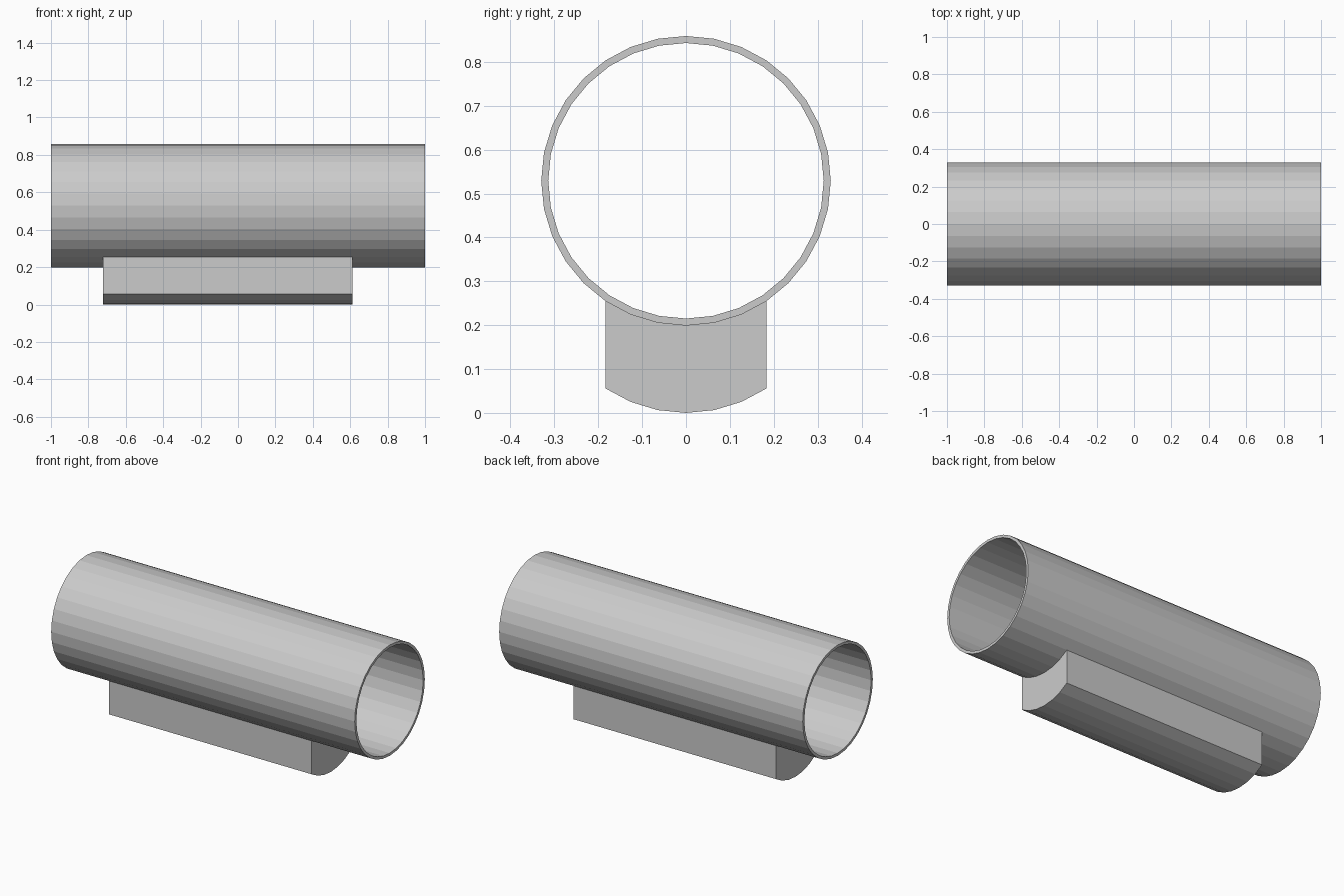
import bpy, bmesh, math

if "Cube" in bpy.data.objects:
    bpy.data.objects.remove(bpy.data.objects["Cube"])

R, R_IN, CZ, SEG = 0.33, 0.314, 0.529, 32
STEP = 2 * math.pi / SEG


def make_object(name, bm):
    bmesh.ops.recalc_face_normals(bm, faces=bm.faces[:])
    mesh = bpy.data.meshes.new(name)
    bm.to_mesh(mesh)
    bm.free()
    obj = bpy.data.objects.new(name, mesh)
    bpy.context.collection.objects.link(obj)
    return obj


def ring(bm, x, r):
    return [bm.verts.new((x, r * math.sin(i * STEP), CZ + r * math.cos(i * STEP)))
            for i in range(SEG)]


# Hollow tube along x, open at both ends
bm = bmesh.new()
loops = [ring(bm, -1, R), ring(bm, 1, R), ring(bm, 1, R_IN), ring(bm, -1, R_IN)]
for k in range(4):
    a, b = loops[k], loops[(k + 1) % 4]
    for i in range(SEG):
        j = (i + 1) % SEG
        bm.faces.new((a[i], a[j], b[j], b[i]))
make_object("tube", bm)

# Saddle block: top hugs the tube, bottom repeats the same arc
X0, X1, DROP = -0.722, 0.613, CZ - R
arc = [(R * math.sin(i * STEP), CZ - R * math.cos(i * STEP)) for i in range(-3, 4)]
bm = bmesh.new()
top = [[bm.verts.new((x, y, z)) for y, z in arc] for x in (X0, X1)]
low = [[bm.verts.new((x, y, z - DROP)) for y, z in arc] for x in (X0, X1)]
for i in range(len(arc) - 1):
    for a, b in ((top[0], top[1]), (low[0], low[1]), (top[0], low[0]), (top[1], low[1])):
        bm.faces.new((a[i], a[i + 1], b[i + 1], b[i]))
for i in (0, -1):
    bm.faces.new((top[0][i], top[1][i], low[1][i], low[0][i]))
make_object("saddle_block", bm)
